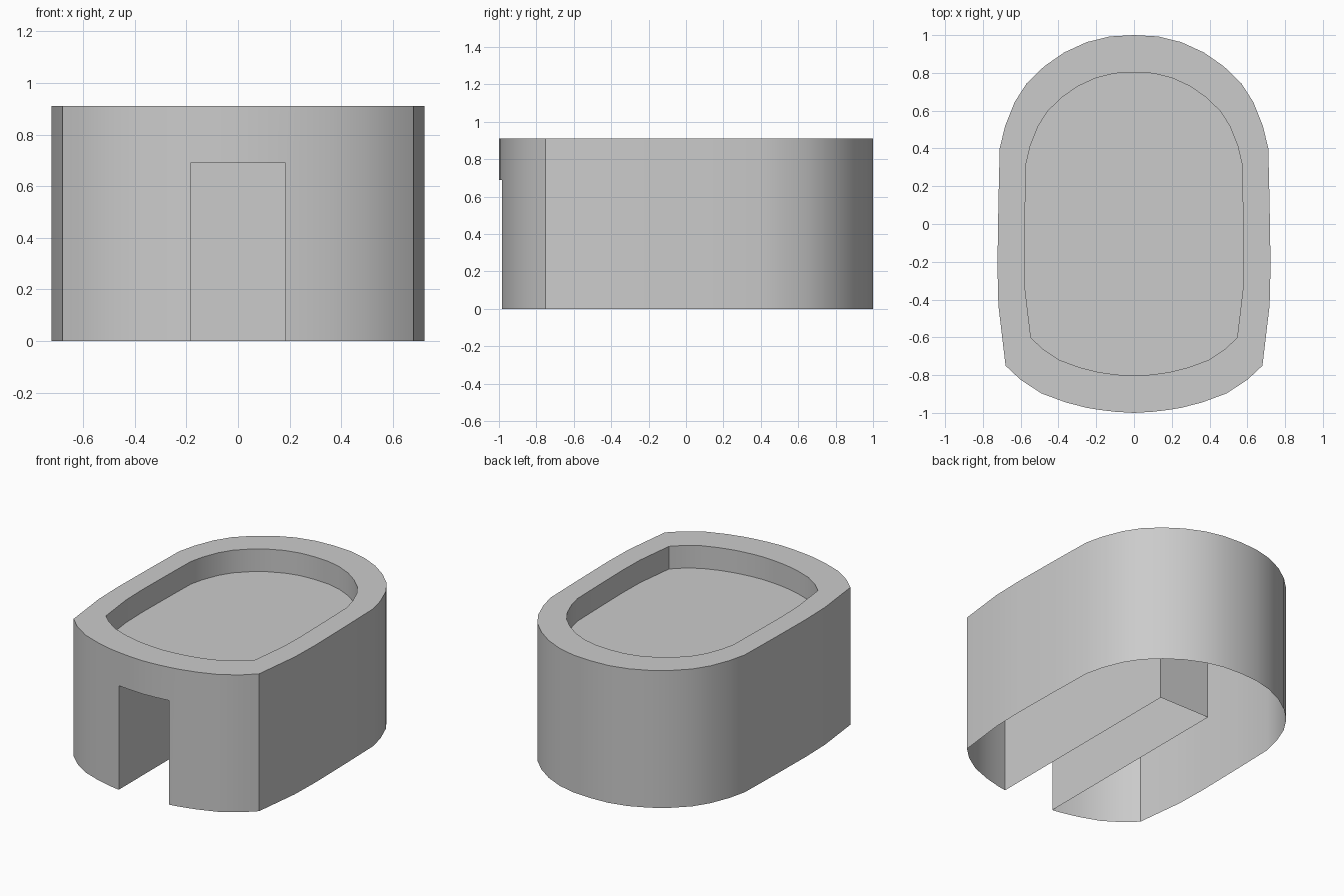
import bpy, bmesh, math

if "Cube" in bpy.data.objects:
    bpy.data.objects.remove(bpy.data.objects["Cube"])

HEIGHT, FLOOR = 0.91, 0.76              # rim height, recessed floor height
SLOT_W, SLOT_H, SLOT_BACK = 0.185, 0.69, 0.47
INNER = 0.803                           # recess outline relative to outer outline

# Right half of the outline, from back centre to front centre
half = [(0, 1), (0.127, 0.993), (0.25, 0.963), (0.37, 0.908), (0.475, 0.835),
        (0.568, 0.745), (0.632, 0.645), (0.683, 0.517), (0.711, 0.40),
        (0.718, 0.10), (0.723, -0.22), (0.718, -0.43), (0.68, -0.75),
        (0.60, -0.825), (0.49, -0.897), (0.36, -0.945), (0.25, -0.973),
        (SLOT_W, -0.984), (0.10, -0.994), (0, -1)]
outline = half + [(-x, y) for x, y in half[-2:0:-1]]

bm = bmesh.new()


def face(points):
    bm.faces.new([bm.verts.new(p) for p in points])


def in_slot(p):
    return p[1] < 0 and abs(p[0]) <= SLOT_W + 1e-5


# Outer wall, rim and recess wall, one outline segment at a time
for a, b in zip(outline, outline[1:] + outline[:1]):
    low = SLOT_H if in_slot(a) and in_slot(b) else 0
    ai, bi = [(p[0] * INNER, p[1] * INNER) for p in (a, b)]
    if low:
        face([(*a, low), (*b, low), (*b, HEIGHT), (*a, HEIGHT)])
    else:
        # keep an extra vertex at the slot's top corners so the edges weld
        pts = [(*a, 0), (*b, 0)]
        pts += [(*b, SLOT_H)] if in_slot(b) else []
        pts += [(*b, HEIGHT), (*a, HEIGHT)]
        pts += [(*a, SLOT_H)] if in_slot(a) else []
        face(pts)
    face([(*a, HEIGHT), (*b, HEIGHT), (*bi, HEIGHT), (*ai, HEIGHT)])
    face([(*ai, HEIGHT), (*bi, HEIGHT), (*bi, FLOOR), (*ai, FLOOR)])

# Recessed floor
face([(x * INNER, y * INNER, FLOOR) for x, y in outline])

# Slot: ceiling, two sides and back (the underside of the body stays open)
front = [p for p in outline if in_slot(p)]
face([(*p, SLOT_H) for p in front]
     + [(-SLOT_W, SLOT_BACK, SLOT_H), (SLOT_W, SLOT_BACK, SLOT_H)])
for s in (-SLOT_W, SLOT_W):
    y = front[0][1]
    face([(s, y, 0), (s, SLOT_BACK, 0), (s, SLOT_BACK, SLOT_H), (s, y, SLOT_H)])
face([(-SLOT_W, SLOT_BACK, 0), (SLOT_W, SLOT_BACK, 0),
      (SLOT_W, SLOT_BACK, SLOT_H), (-SLOT_W, SLOT_BACK, SLOT_H)])

bmesh.ops.remove_doubles(bm, verts=bm.verts, dist=1e-4)
bmesh.ops.recalc_face_normals(bm, faces=bm.faces)
# Make sure the rim faces upwards
if max(bm.faces, key=lambda f: f.calc_center_median().z).normal.z < 0:
    bmesh.ops.reverse_faces(bm, faces=bm.faces)

mesh = bpy.data.meshes.new("slotted_body")
bm.to_mesh(mesh)
bm.free()
body = bpy.data.objects.new("slotted_body", mesh)
bpy.context.collection.objects.link(body)
bpy.context.view_layer.objects.active = body
body.select_set(True)
bpy.ops.object.shade_smooth_by_angle(angle=math.radians(25))
